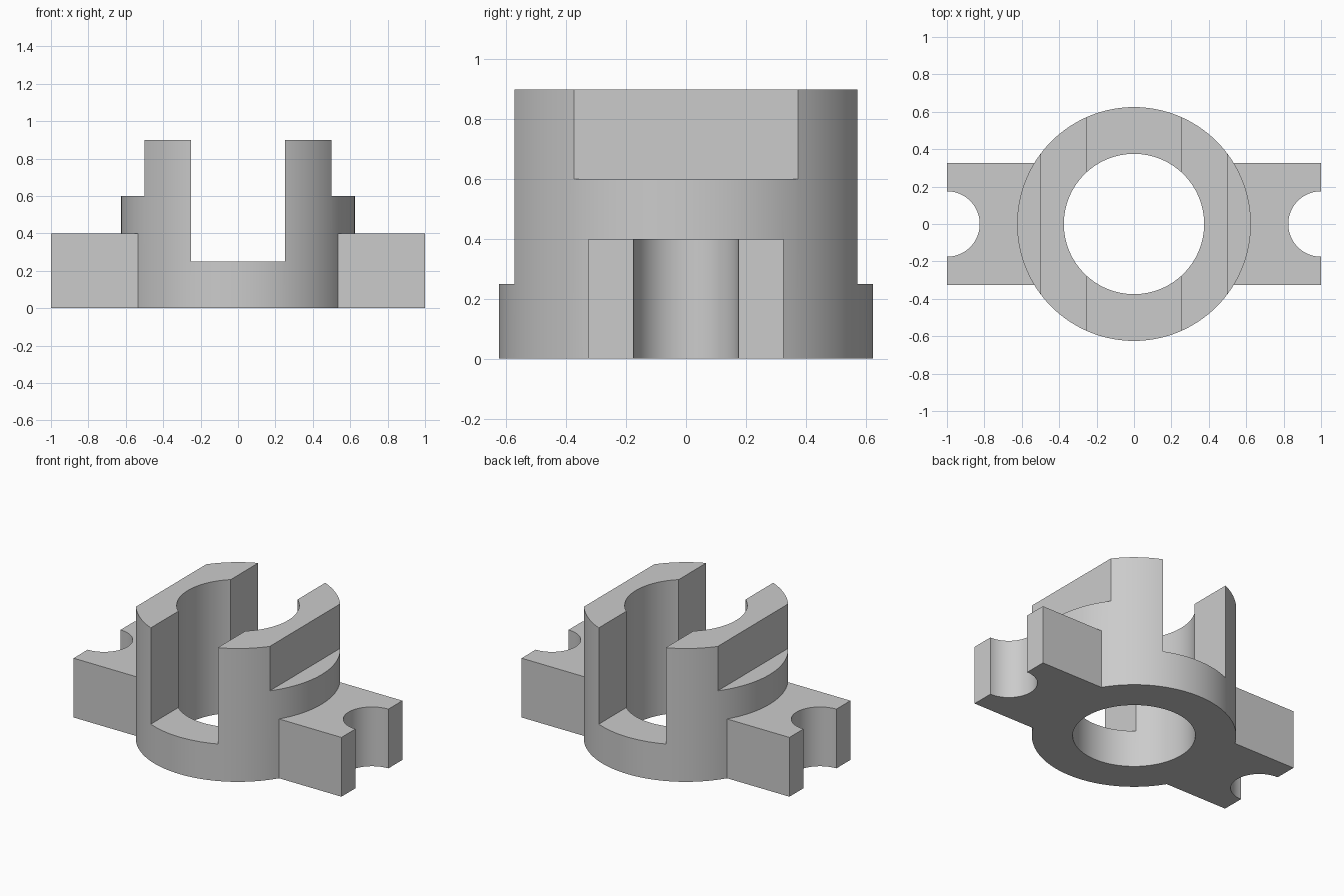
import bpy
import math

cube = bpy.data.objects.get("Cube")
if cube:
    bpy.data.objects.remove(cube, do_unlink=True)

# Main dimensions
OUTER_R, BORE_R, HEIGHT = 0.625, 0.375, 0.9
LUG_HALF_WIDTH, LUG_HEIGHT, NOTCH_R = 0.325, 0.4, 0.175
SLOT_HALF_WIDTH, SLOT_FLOOR = 0.25, 0.25
FLAT_X, SHOULDER_Z = 0.5, 0.6

grey = bpy.data.materials.new("light grey")
grey.use_nodes = True
grey.diffuse_color = (0.6, 0.6, 0.6, 1)
grey.node_tree.nodes["Principled BSDF"].inputs["Base Color"].default_value = (0.6, 0.6, 0.6, 1)


def box(name, low, high):
    centre = [(a + b) / 2 for a, b in zip(low, high)]
    bpy.ops.mesh.primitive_cube_add(size=1, location=centre)
    return finish(name, [b - a for a, b in zip(low, high)])


def cylinder(name, radius, low, high, x=0):
    bpy.ops.mesh.primitive_cylinder_add(
        vertices=128, radius=radius, depth=high - low, location=(x, 0, (low + high) / 2))
    return finish(name, (1, 1, 1))


def finish(name, scale):
    obj = bpy.context.object
    obj.name = name
    obj.scale = scale
    bpy.ops.object.transform_apply(location=True, rotation=True, scale=True)
    obj.data.materials.append(grey)
    return obj


def combine(target, tool, operation):
    mod = target.modifiers.new(tool.name, "BOOLEAN")
    mod.operation = operation
    mod.solver = "EXACT"
    mod.object = tool
    bpy.ops.object.select_all(action="DESELECT")
    target.select_set(True)
    bpy.context.view_layer.objects.active = target
    bpy.ops.object.modifier_apply(modifier=mod.name)
    bpy.data.objects.remove(tool, do_unlink=True)


# Round body with the open slot running front to back
body = cylinder("bracket_body", OUTER_R, 0, HEIGHT)
combine(body, box("slot_cutter", (-SLOT_HALF_WIDTH, -1, SLOT_FLOOR),
                  (SLOT_HALF_WIDTH, 1, 1)), "DIFFERENCE")

# Flats with shoulders on both outer sides
for side in (-1, 1):
    xs = sorted((side * FLAT_X, side))
    combine(body, box("flat_cutter", (xs[0], -1, SHOULDER_Z), (xs[1], 1, 1)), "DIFFERENCE")

# Mounting lugs, each with a half-round notch in its end
for side in (-1, 1):
    xs = sorted((side * (BORE_R + 0.1), side))
    lug = box("mounting_lug", (xs[0], -LUG_HALF_WIDTH, 0), (xs[1], LUG_HALF_WIDTH, LUG_HEIGHT))
    combine(lug, cylinder("notch_cutter", NOTCH_R, -1, 1, side), "DIFFERENCE")
    combine(body, lug, "UNION")

# Through bore
combine(body, cylinder("bore_cutter", BORE_R, -1, 2), "DIFFERENCE")

bpy.ops.object.shade_smooth_by_angle(angle=math.radians(25))
